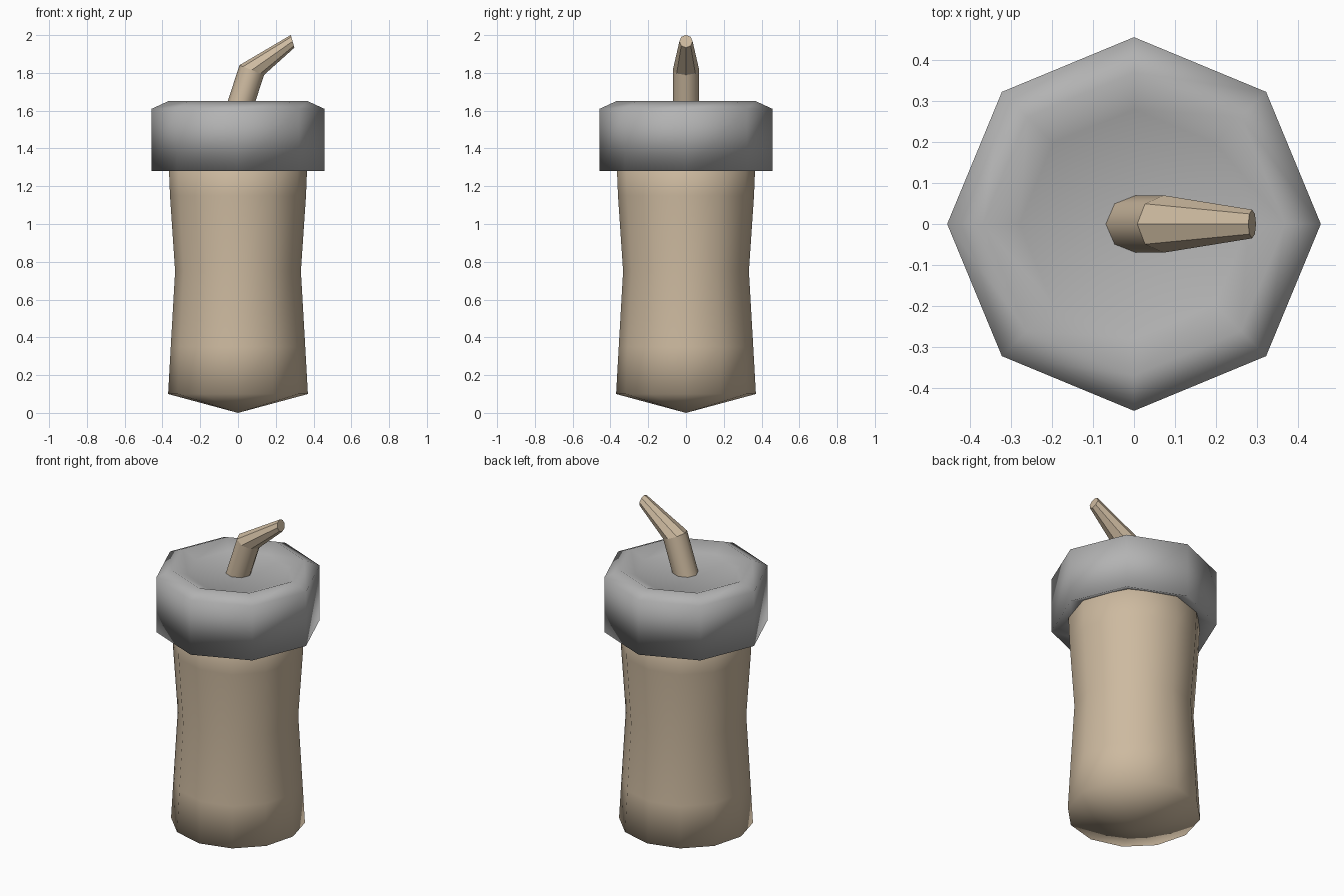
import bpy, bmesh, math
from mathutils import Vector

if "Cube" in bpy.data.objects:
    bpy.data.objects.remove(bpy.data.objects["Cube"])


def material(name, rgb):
    m = bpy.data.materials.new(name)
    m.diffuse_color = (*rgb, 1)
    m.use_nodes = True
    m.node_tree.nodes["Principled BSDF"].inputs["Base Color"].default_value = m.diffuse_color
    return m


TAN = material("tan", (0.61, 0.49, 0.35))
GREY = material("grey", (0.45, 0.45, 0.45))


def loft(name, rings, mat, smooth, bottom=None, top=None):
    """Skin a stack of rings; close each end with a point or a flat cap."""
    bm = bmesh.new()
    loops = [[bm.verts.new(p) for p in ring] for ring in rings]
    n = len(loops[0])
    for k, (a, b) in enumerate(zip(loops, loops[1:])):
        for i in range(n):
            j = (i + 1) % n
            bm.faces.new((a[i], a[j], b[j], b[i])).smooth = smooth(k)
    for loop, tip in ((loops[0], bottom), (loops[-1], top)):
        if tip is None:
            bm.faces.new(loop).smooth = smooth(-1)
        else:
            v = bm.verts.new(tip)
            for i in range(n):
                bm.faces.new((loop[i], loop[(i + 1) % n], v)).smooth = smooth(-1)
    bmesh.ops.recalc_face_normals(bm, faces=bm.faces[:])
    me = bpy.data.meshes.new(name)
    bm.to_mesh(me)
    bm.free()
    me.materials.append(mat)
    ob = bpy.data.objects.new(name, me)
    bpy.context.collection.objects.link(ob)
    return ob


def ring(n, centre, r, u=(1, 0, 0)):
    """n-sided ring whose first corner points along u, in the plane of u and y."""
    c, u, v = Vector(centre), Vector(u).normalized(), Vector((0, 1, 0))
    angles = [2 * math.pi * i / n for i in range(n)]
    return [c + r * (u * math.cos(a) + v * math.sin(a)) for a in angles]


# Cup body: twelve sides, slight waist, shallow pointed ends
body = [(0.37, 0.10), (0.356, 0.35), (0.333, 0.75), (0.36, 1.15), (0.37, 1.40)]
loft("cup_body", [ring(12, (0, 0, z), r) for r, z in body], TAN,
     lambda k: True, bottom=(0, 0, 0), top=(0, 0, 1.5))

# Lid: eight sides, chamfered rim and shallow dished top
lid = [(0.34, 1.33), (0.457, 1.28), (0.457, 1.61), (0.37, 1.65), (0.28, 1.61)]
loft("lid", [ring(8, (0, 0, z), r) for r, z in lid], GREY,
     lambda k: True, bottom=(0, 0, 1.33), top=(0, 0, 1.605))

# Bent straw: straight lower part, tapered faceted mouthpiece
straw = [((-0.03, 0, 1.50), 0.07, (0.94, 0, -0.34)),
         ((0.073, 0, 1.815), 0.07, (0.93, 0, -0.37)),
         ((0.289, 0, 1.967), 0.035, (0.27, 0, -0.96))]
loft("straw", [ring(8, c, r, u) for c, r, u in straw], TAN, lambda k: k == 0)
